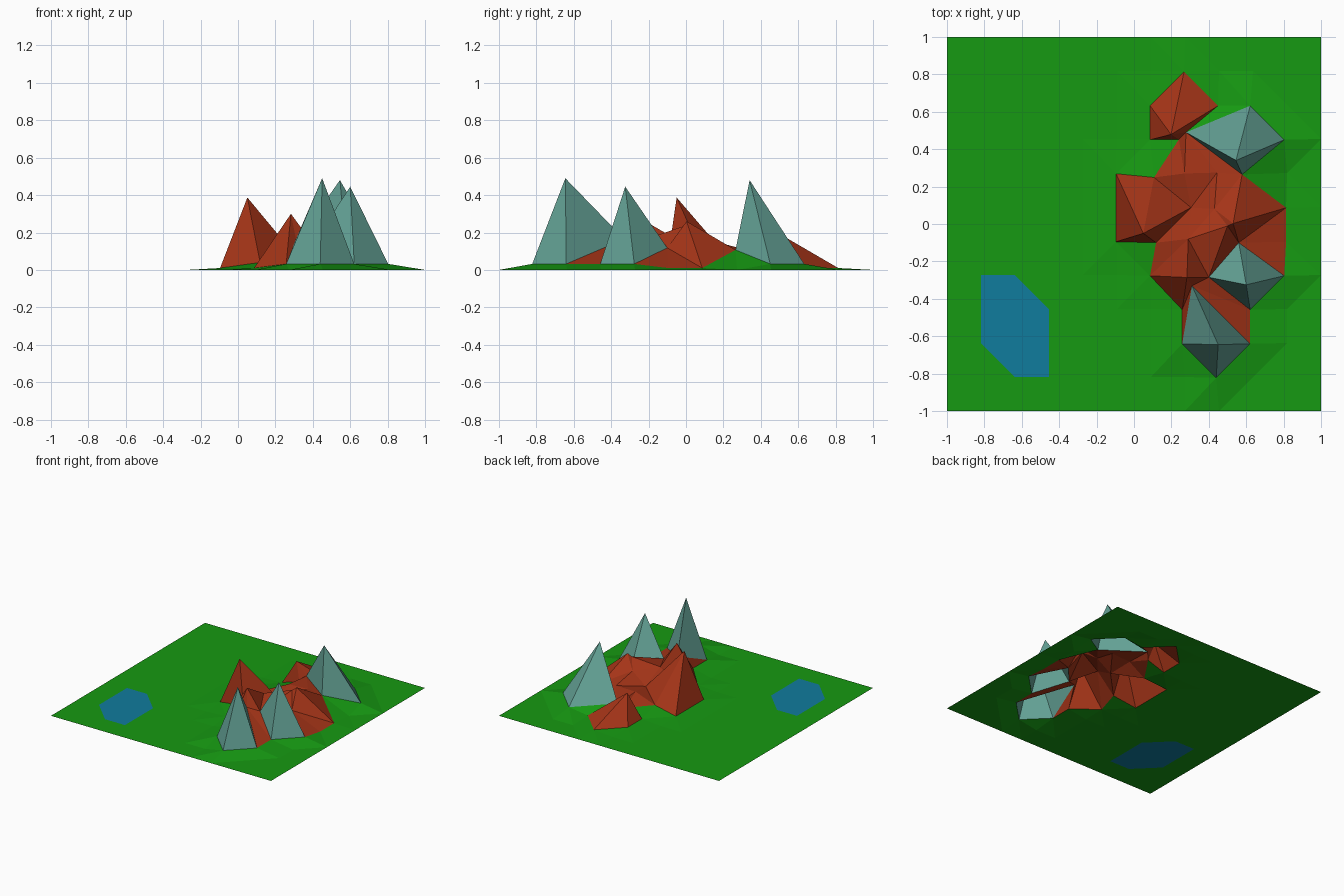
import bpy, bmesh

if "Cube" in bpy.data.objects:
    bpy.data.objects.remove(bpy.data.objects["Cube"])

N = 11                       # cells per side
STEP = 2 / N

# Peaks, ridges and valleys: grid index -> displaced position
SHAPED = {
    (8, 2): (.45, -.645, .49), (8, 3): (.31, -.33, .165),
    (9, 4): (.60, -.325, .445), (9, 5): (.56, -.10, .118), (8, 4): (.40, -.285, .14),
    (9, 8): (.545, .34, .48), (8, 8): (.278, .49, .10), (9, 7): (.578, .265, .107),
    (7, 9): (.198, .479, .205), (7, 8): (.24, .452, .06),
    (6, 6): (.05, -.05, .387), (6, 7): (.107, .249, .04), (6, 5): (.118, -.10, .04),
    (7, 4): (.283, -.286, .30), (7, 6): (.305, .088, .08), (7, 5): (.29, -.08, .18),
    (8, 5): (.50, -.01, .235), (9, 6): (.53, .003, .26), (8, 6): (.43, .08, .17),
    (8, 7): (.444, .275, .12), (7, 7): (.27, .27, .115),
}
# Feet of the tall peaks and of the lower hills
HIGH_FEET = [(8, 1), (7, 2), (9, 2), (9, 3), (10, 4), (10, 8), (9, 9), (7, 3)]
LOW_FEET = [(6, 9), (6, 8), (6, 4), (10, 6), (10, 5), (8, 9), (7, 10), (5, 5), (5, 6), (5, 7)]
LAKE = {(2, 2), (2, 3)}


def position(i, j):
    if (i, j) in SHAPED:
        return SHAPED[i, j]
    x, y = -1 + i * STEP, -1 + j * STEP
    if (i, j) in HIGH_FEET:
        return (x - .015, y - .004, .032)
    if (i, j) in LOW_FEET:
        return (x - .005, y - .004, .01)
    return (x, y, 0)


def material(name, rgb):
    m = bpy.data.materials.new(name)
    m.diffuse_color = (*rgb, 1)
    m.use_nodes = True
    m.node_tree.nodes["Principled BSDF"].inputs["Base Color"].default_value = m.diffuse_color
    return m


bm = bmesh.new()
verts = {(i, j): bm.verts.new(position(i, j)) for i in range(N + 1) for j in range(N + 1)}


def add_triangle(keys):
    face = bm.faces.new([verts[k] for k in keys])
    top = max(verts[k].co.z for k in keys)
    # 0 grass, 1 rock, 2 high peak, 3 water
    if LAKE & set(keys):
        face.material_index = 3
    else:
        face.material_index = 2 if top > .4 else 1 if top > .112 else 0


# Split every cell along its shorter diagonal
for i in range(N):
    for j in range(N):
        a, b, c, d = (i, j), (i + 1, j), (i + 1, j + 1), (i, j + 1)
        rising = (verts[a].co - verts[c].co).length < (verts[b].co - verts[d].co).length - 1e-4
        if (i, j) in ((5, 5), (5, 6)):      # cells left of the western peak
            rising = j == 5
        for tri in ((a, b, c), (a, c, d)) if rising else ((a, b, d), (b, c, d)):
            add_triangle(tri)

mesh = bpy.data.meshes.new("terrain")
bm.to_mesh(mesh)
bm.free()
for name, rgb in (("grass", (.008, .32, .006)), ("rock", (.38, .035, .009)),
                  ("high_peak", (.13, .37, .31)), ("water", (.005, .20, .34))):
    mesh.materials.append(material(name, rgb))
terrain = bpy.data.objects.new("terrain", mesh)
bpy.context.collection.objects.link(terrain)
